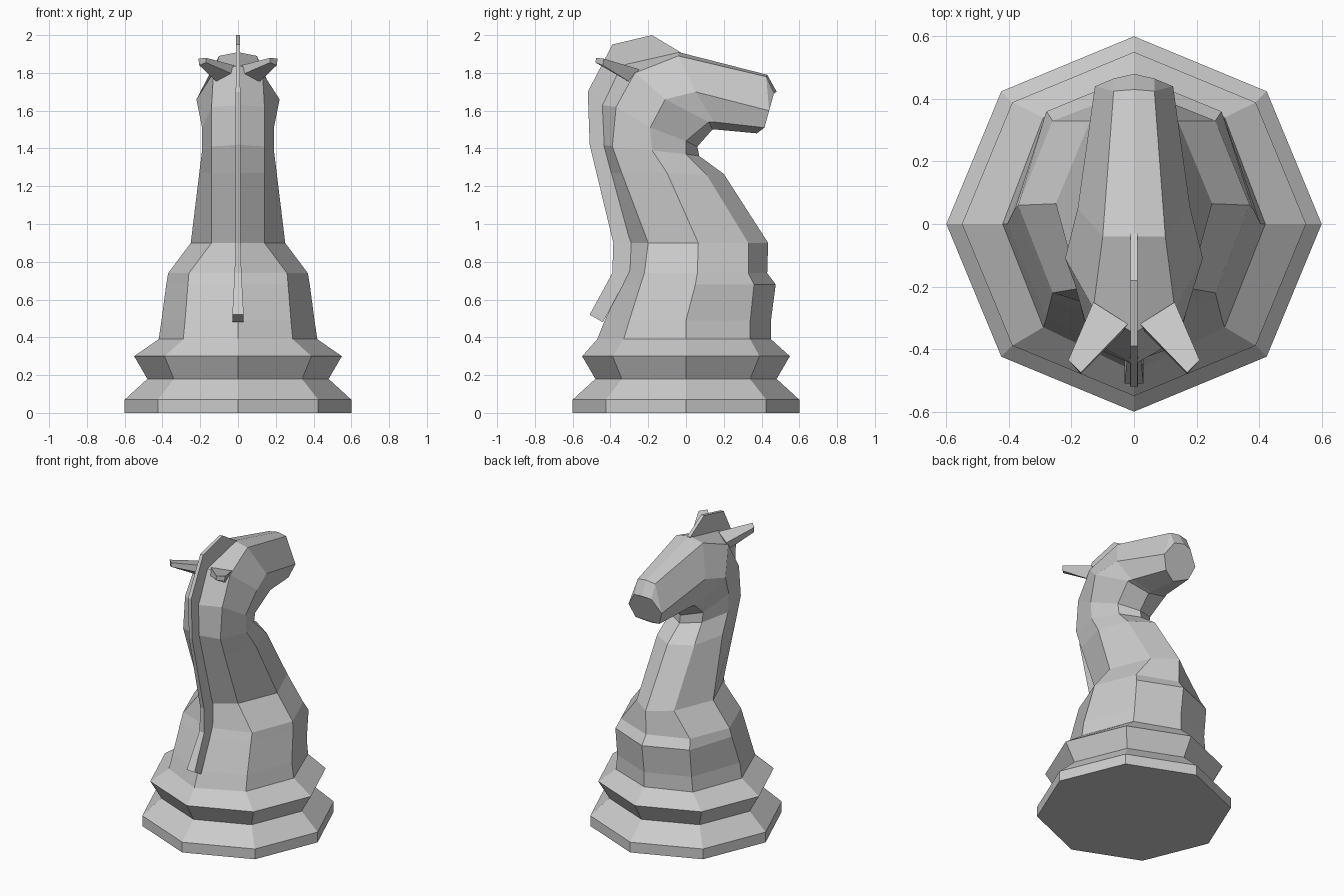
import bpy, bmesh, math


def finish(name, bm):
    bmesh.ops.remove_doubles(bm, verts=bm.verts, dist=0.0005)
    bmesh.ops.recalc_face_normals(bm, faces=bm.faces)
    me = bpy.data.meshes.new(name)
    bm.to_mesh(me)
    bm.free()
    ob = bpy.data.objects.new(name, me)
    bpy.context.collection.objects.link(ob)
    return ob


def loft(name, rings, cap_start=False, cap_end=False):
    bm = bmesh.new()
    loops = [[bm.verts.new(p) for p in r] for r in rings]
    for a, b in zip(loops, loops[1:]):
        n = len(a)
        for i in range(n):
            j = (i + 1) % n
            bm.faces.new((a[i], a[j], b[j], b[i]))
    if cap_start:
        bm.faces.new(loops[0])
    if cap_end:
        bm.faces.new(loops[-1])
    return finish(name, bm)


def mirror_ring(half):
    """back, back diagonal, side, front diagonal, front -> closed 8-point ring"""
    return list(half) + [(-x, y, z) for x, y, z in half[3:0:-1]]


def flat_ring(z, back, bx, by, sx, sy, fx, fy, front):
    return mirror_ring([(0, back, z), (bx, by, z), (sx, sy, z), (fx, fy, z), (0, front, z)])


def octagon(r, z):
    d = r * math.sqrt(0.5)
    return flat_ring(z, -r, d, -d, r, 0, d, d, r)


# torso: horizontal rings from the plinth top to the shoulders
torso = [flat_ring(*t) for t in (
    (0.39, -0.47, 0.29, -0.33, 0.42, 0.00, 0.29, 0.34, 0.45),
    (0.49, -0.43, 0.28, -0.30, 0.405, 0.00, 0.28, 0.34, 0.45),
    (0.68, -0.34, 0.265, -0.24, 0.38, 0.05, 0.28, 0.36, 0.475),
    (0.74, -0.31, 0.26, -0.22, 0.37, 0.06, 0.26, 0.33, 0.43),
    (0.90, -0.30, 0.14, -0.20, 0.25, 0.065, 0.14, 0.33, 0.435),
)]

# plinth
loft("plinth", [octagon(0.6, 0), octagon(0.6, 0.07), octagon(0.48, 0.18),
                octagon(0.55, 0.30), torso[0]], cap_start=True)

# neck and head: rings that tilt forward toward the muzzle
head = [mirror_ring(h) for h in (
    [(0, -0.40, 1.27), (0.14, -0.34, 1.27), (0.205, -0.10, 1.27), (0.14, 0.11, 1.26), (0, 0.20, 1.265)],
    [(0, -0.44, 1.42), (0.14, -0.39, 1.41), (0.19, -0.18, 1.39), (0.12, 0.00, 1.37), (0, 0.07, 1.36)],
    [(0, -0.45, 1.63), (0.14, -0.37, 1.62), (0.19, -0.19, 1.51), (0.13, 0.00, 1.44), (0, 0.06, 1.41)],
    [(0, -0.35, 1.84), (0.13, -0.27, 1.80), (0.22, -0.11, 1.66), (0.15, 0.12, 1.54), (0, 0.14, 1.50)],
    [(0, -0.04, 1.91), (0.10, -0.04, 1.89), (0.18, 0.05, 1.70), (0.14, 0.15, 1.54), (0, 0.16, 1.50)],
    [(0, 0.43, 1.79), (0.065, 0.425, 1.78), (0.125, 0.44, 1.60), (0.09, 0.415, 1.51), (0, 0.375, 1.48)],
    [(0, 0.48, 1.70), (0.065, 0.465, 1.69), (0.125, 0.44, 1.60), (0.09, 0.415, 1.51), (0, 0.375, 1.48)],
)]
loft("horse_body", torso + head, cap_end=True)

# mane: thin crest (outer y, z, inner y, z, half width)
crest = ((-0.51, 0.52, -0.44, 0.48, 0.03), (-0.39, 0.74, -0.30, 0.74, 0.018),
         (-0.385, 0.90, -0.28, 0.90, 0.014), (-0.51, 1.42, -0.42, 1.42, 0.012),
         (-0.52, 1.70, -0.41, 1.66, 0.012), (-0.39, 1.95, -0.33, 1.82, 0.011),
         (-0.18, 2.00, -0.18, 1.84, 0.011), (-0.03, 1.91, -0.03, 1.88, 0.011))
loft("mane", [[(-w, oy, oz), (w, oy, oz), (w, iy, iz), (-w, iy, iz)]
              for oy, oz, iy, iz, w in crest], True, True)

# ears: tapered wedges swept outward and back
for side, label in ((1, "right"), (-1, "left")):
    base = [(0.02, -0.32, 1.84), (0.13, -0.25, 1.82), (0.10, -0.28, 1.74), (0.02, -0.33, 1.79)]
    tip = [(0.17, -0.475, 1.88), (0.21, -0.435, 1.875), (0.205, -0.44, 1.84), (0.17, -0.48, 1.855)]
    loft("ear_" + label, [[(side * x, y, z) for x, y, z in r] for r in (base, tip)], True, True)
